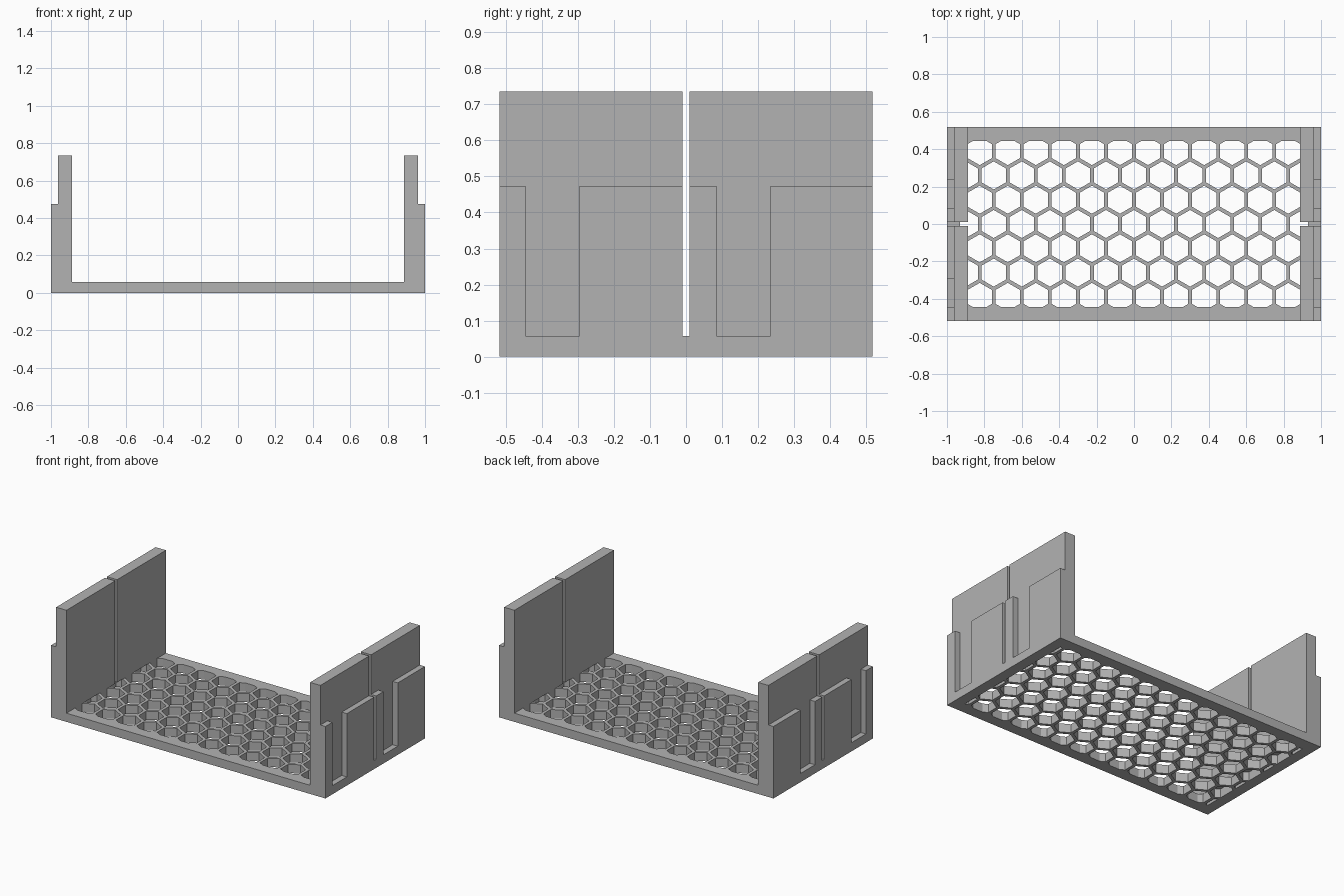
import bpy, bmesh
from math import sin, cos, radians
from mathutils import Vector

if "Cube" in bpy.data.objects:
    bpy.data.objects.remove(bpy.data.objects["Cube"])

HALF_DEPTH = 0.518
FLOOR = 0.057
WALL_TOP, LEDGE_TOP = 0.735, 0.474
INNER, STEP = 0.888, 0.963
PITCH, HEX_RADIUS = 0.15, 0.075
GRID_X, GRID_Y = 0.93, 0.445

grey = bpy.data.materials.new("plain_grey")
grey.use_nodes = True
colour = (0.45, 0.45, 0.45, 1)
grey.diffuse_color = colour
grey.node_tree.nodes["Principled BSDF"].inputs["Base Color"].default_value = colour


def make_object(name, bm):
    bmesh.ops.recalc_face_normals(bm, faces=bm.faces)
    mesh = bpy.data.meshes.new(name)
    bm.to_mesh(mesh)
    bm.free()
    mesh.materials.append(grey)
    obj = bpy.data.objects.new(name, mesh)
    bpy.context.collection.objects.link(obj)
    return obj


def extrude(bm, vector):
    result = bmesh.ops.extrude_face_region(bm, geom=bm.faces[:])
    verts = [g for g in result["geom"] if isinstance(g, bmesh.types.BMVert)]
    bmesh.ops.translate(bm, verts=verts, vec=vector)


def add_box(bm, low, high):
    low, high = Vector(low), Vector(high)
    verts = bmesh.ops.create_cube(bm, size=1)["verts"]
    bmesh.ops.scale(bm, verts=verts, vec=high - low)
    bmesh.ops.translate(bm, verts=verts, vec=(low + high) / 2)


def cut(target, cutter):
    cutter.hide_render = True
    mod = target.modifiers.new("cut", "BOOLEAN")
    mod.operation = "DIFFERENCE"
    mod.solver = "EXACT"
    mod.object = cutter
    bpy.context.view_layer.objects.active = target
    bpy.ops.object.modifier_apply(modifier=mod.name)
    bpy.data.objects.remove(cutter)


# Tray body: stepped U profile swept front to back
right_half = [(1, 0), (1, LEDGE_TOP), (STEP, LEDGE_TOP), (STEP, WALL_TOP),
              (INNER, WALL_TOP), (INNER, FLOOR)]
profile = right_half + [(-x, z) for x, z in reversed(right_half)]
bm = bmesh.new()
bm.faces.new([bm.verts.new((x, -HALF_DEPTH, z)) for x, z in profile])
extrude(bm, (0, 2 * HALF_DEPTH, 0))
tray = make_object("tray_body", bm)

# Slits splitting each end wall, and the notches in the outer ledges
bm = bmesh.new()
for side in (-1, 1):
    def side_box(x0, x1, y0, y1, top):
        xs = sorted((side * x0, side * x1))
        add_box(bm, (xs[0], y0, FLOOR), (xs[1], y1, top))
    side_box(INNER - 0.1, 1.1, -0.01, 0.01, 1)
    for y in (-0.445, 0.085):
        side_box(STEP, 1.1, y, y + 0.15, LEDGE_TOP + 0.1)
cut(tray, make_object("wall_cutter", bm))

# Honeycomb openings, trimmed to a rectangle inside the rim
bm = bmesh.new()
for row in range(-3, 4):
    shift = PITCH / 2 if row % 2 else 0
    for col in range(-7, 8):
        cx, cy = col * PITCH + shift, row * PITCH * cos(radians(30))
        bm.faces.new([bm.verts.new((cx + HEX_RADIUS * sin(radians(60 * i)),
                                    cy + HEX_RADIUS * cos(radians(60 * i)), -0.1))
                      for i in range(6)])
for axis, limit in ((Vector((1, 0, 0)), GRID_X), (Vector((0, 1, 0)), GRID_Y)):
    for normal in (axis, -axis):
        bmesh.ops.bisect_plane(bm, geom=bm.verts[:] + bm.edges[:] + bm.faces[:],
                               plane_co=normal * limit, plane_no=normal,
                               clear_outer=True)
extrude(bm, (0, 0, 0.1 + FLOOR + 0.001))
cut(tray, make_object("honeycomb_cutter", bm))
